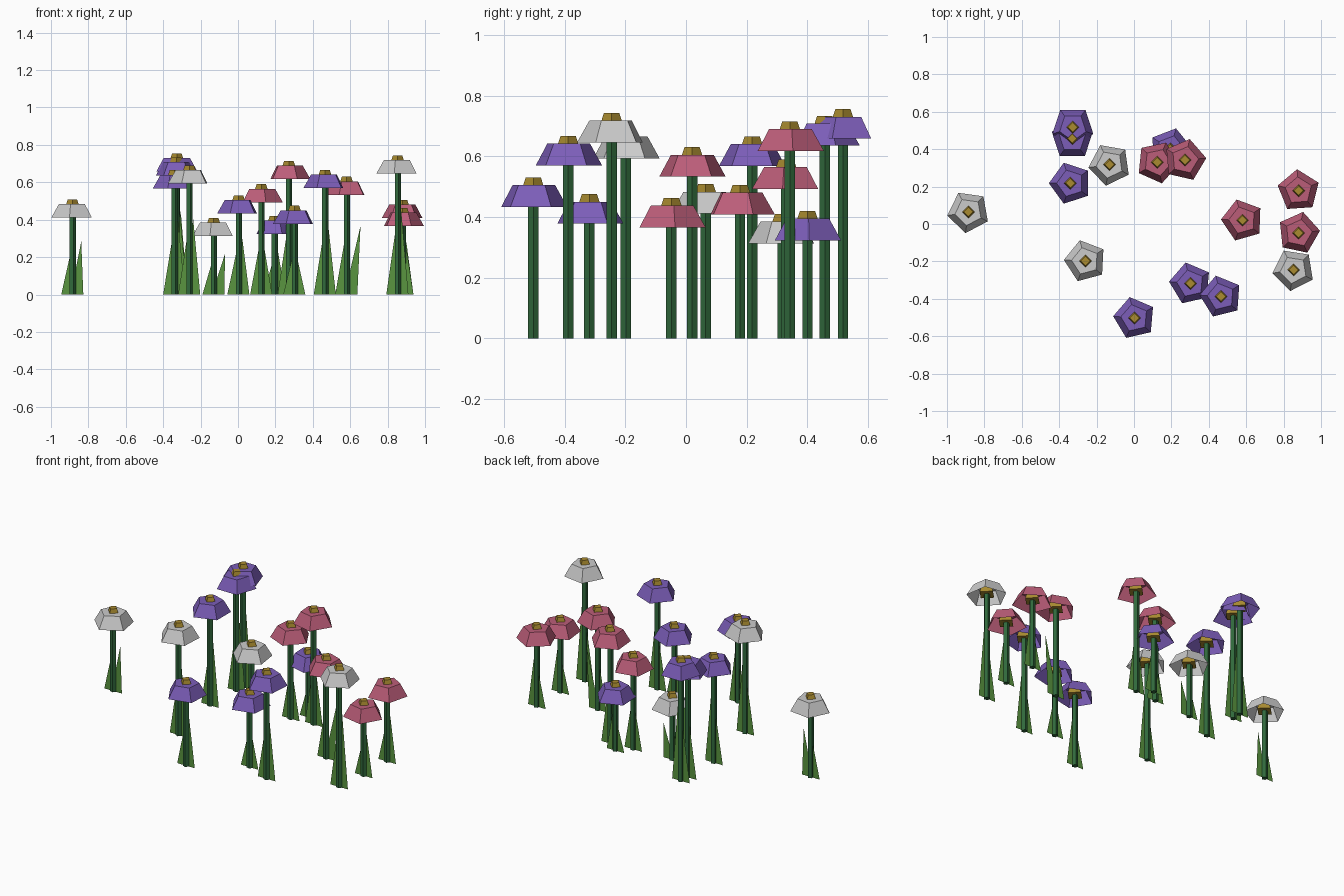
import bpy, bmesh
from math import cos, sin, radians

if "Cube" in bpy.data.objects:
    bpy.data.objects.remove(bpy.data.objects["Cube"])


def material(name, rgb):
    m = bpy.data.materials.new(name)
    m.diffuse_color = (*rgb, 1)
    m.use_nodes = True
    m.node_tree.nodes["Principled BSDF"].inputs["Base Color"].default_value = m.diffuse_color
    return m


STEM = material("stem_green", (0.03, 0.14, 0.045))
LEAF = material("leaf_green", (0.10, 0.30, 0.05))
GOLD = material("gold", (0.40, 0.26, 0.03))
PURPLE = material("purple", (0.20, 0.11, 0.48))
PINK = material("pink", (0.50, 0.11, 0.19))
WHITE = material("white", (0.60, 0.60, 0.62))


def finish(bm, name, mat, loc):
    me = bpy.data.meshes.new(name)
    bm.to_mesh(me)
    bm.free()
    me.materials.append(mat)
    ob = bpy.data.objects.new(name, me)
    ob.location = loc
    bpy.context.collection.objects.link(ob)
    return ob


def frustum(name, mat, loc, n, r0, r1, z0, z1, rot=0, bottom=True):
    """Tapered n-sided prism with an optional bottom face."""
    bm = bmesh.new()
    rings = []
    for r, z in ((r0, z0), (r1, z1)):
        angles = [radians(rot + 360 * i / n) for i in range(n)]
        rings.append([bm.verts.new((r * cos(a), r * sin(a), z)) for a in angles])
    lo, hi = rings
    for i in range(n):
        j = (i + 1) % n
        bm.faces.new((lo[i], lo[j], hi[j], hi[i]))
    bm.faces.new(hi)
    if bottom:
        bm.faces.new(lo[::-1])
    return finish(bm, name, mat, loc)


def leaves(loc, h, lean):
    """Two flat blades in the x-z plane, one each side of the stem."""
    bm = bmesh.new()
    for pts in (((-0.06, 0), (0.01, 0), (0.0, 0.65 * h)),
                ((-0.01, 0), (0.058, 0), (lean, 0.69 * h))):
        bm.faces.new([bm.verts.new((x, 0, z)) for x, z in pts])
    finish(bm, "leaves", LEAF, loc)


# x, y, overall height, blossom rotation, right leaf lean, colour
FLOWERS = [
    (-0.885, 0.065, 0.508, 46, 0.047, WHITE),
    (-0.327, 0.517, 0.755, 54, 0.02, PURPLE),
    (-0.330, 0.457, 0.733, 18, 0.02, PURPLE),
    (-0.340, 0.218, 0.665, 36, 0.02, PURPLE),
    (-0.130, 0.318, 0.410, 44, 0.060, WHITE),
    (0.195, 0.400, 0.420, 3, 0.02, PURPLE),
    (0.125, 0.330, 0.590, 66, 0.00, PINK),
    (0.272, 0.342, 0.715, 5, 0.00, PINK),
    (0.580, 0.020, 0.630, 34, 0.075, PINK),
    (0.880, 0.178, 0.505, 22, 0.02, PINK),
    (0.880, -0.048, 0.463, 6, 0.02, PINK),
    (0.853, -0.245, 0.743, 45, 0.02, WHITE),
    (0.302, -0.318, 0.475, 31, 0.00, PURPLE),
    (0.465, -0.388, 0.667, 32, 0.015, PURPLE),
    (0.003, -0.503, 0.530, 31, 0.02, PURPLE),
    (-0.260, -0.198, 0.690, 33, 0.02, WHITE),
]

for x, y, top, rot, lean, colour in FLOWERS:
    loc = (x, y, 0)
    base = top - 0.097
    frustum("stem", STEM, loc, 5, 0.018, 0.018, 0, base + 0.02)
    # blossom is an open-bottomed five-sided cup
    frustum("blossom", colour, loc, 5, 0.115, 0.074, base, base + 0.072, rot, bottom=False)
    # four-sided centre, widening down inside the blossom
    frustum("flower_centre", GOLD, loc, 4, 0.052, 0.025, base + 0.015, top)
    leaves(loc, base, lean)
